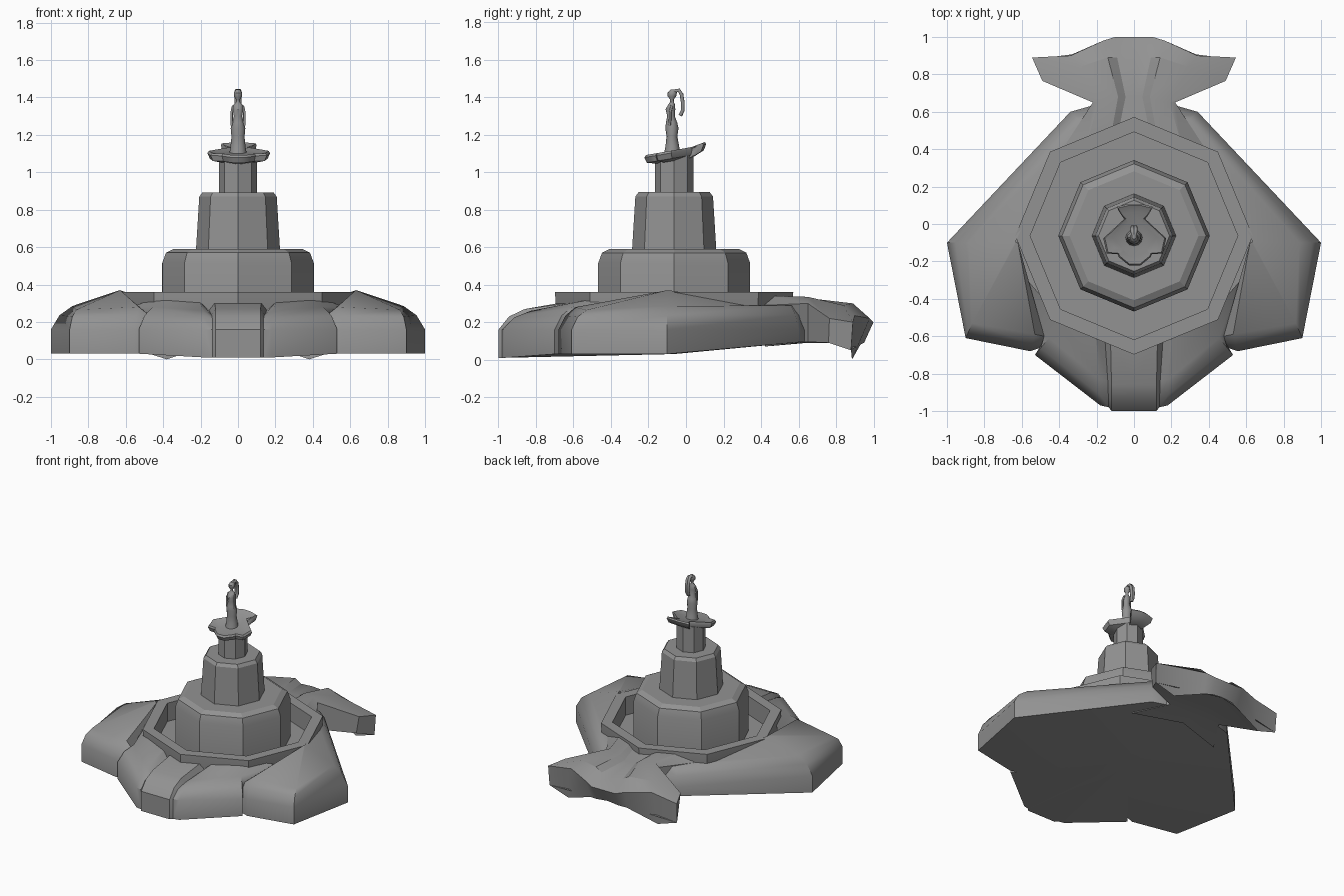
import bpy, bmesh, math

if "Cube" in bpy.data.objects:
    bpy.data.objects.remove(bpy.data.objects["Cube"])

CY = -0.063  # centre of the round tiers along y

# One dark stone colour for the whole model
stone = bpy.data.materials.new("stone")
stone.diffuse_color = (.29, .29, .29, 1)
stone.use_nodes = True
stone.node_tree.nodes["Principled BSDF"].inputs["Base Color"].default_value = stone.diffuse_color


def finish(name, bm, angle=28, mirror=False):
    bmesh.ops.recalc_face_normals(bm, faces=bm.faces)
    me = bpy.data.meshes.new(name)
    bm.to_mesh(me)
    bm.free()
    me.materials.append(stone)
    ob = bpy.data.objects.new(name, me)
    bpy.context.collection.objects.link(ob)
    if mirror:
        m = ob.modifiers.new("mirror", 'MIRROR')
        m.use_clip = True
    bpy.ops.object.select_all(action='DESELECT')
    ob.select_set(True)
    bpy.context.view_layer.objects.active = ob
    bpy.ops.object.shade_smooth_by_angle(angle=math.radians(angle))
    return ob


def loft(name, rows, angle=28, mirror=False, wrap=False, caps=False):
    """Skin equal-length rows of points."""
    bm = bmesh.new()
    grid = [[bm.verts.new(p) for p in r] for r in rows]
    n = len(rows[0])
    for a, b in zip(grid, grid[1:]):
        for i in range(n if wrap else n - 1):
            j = (i + 1) % n
            bm.faces.new((a[i], a[j], b[j], b[i]))
    if caps:
        bm.faces.new(grid[0])
        bm.faces.new(grid[-1])
    bmesh.ops.remove_doubles(bm, verts=bm.verts, dist=1e-4)
    return finish(name, bm, angle, mirror)


def lathe(name, profile, sides=8, angle=20):
    """Profile of (radius x, radius y, y offset, z)."""
    rows = []
    for rx, ry, oy, z in profile:
        rows.append([(rx * math.cos(2 * math.pi * k / sides),
                      CY + oy + ry * math.sin(2 * math.pi * k / sides), z)
                     for k in range(sides)])
    return loft(name, rows, angle, wrap=True, caps=True)


def tube(name, pts, radius):
    cu = bpy.data.curves.new(name, 'CURVE')
    cu.dimensions = '3D'
    cu.bevel_depth = radius
    cu.bevel_resolution = 1
    cu.use_fill_caps = True
    cu.materials.append(stone)
    sp = cu.splines.new('POLY')
    sp.points.add(len(pts) - 1)
    for p, q in zip(sp.points, pts):
        p.co = (*q, 1)
    ob = bpy.data.objects.new(name, cu)
    bpy.context.collection.objects.link(ob)


def outside_basin(x, y, radius=.595):
    """Push a point out until it sits within the basin's rim."""
    dy = y - CY
    a = math.atan2(dy, x)
    rim = radius * math.cos(math.pi / 8) / math.cos(a % (math.pi / 4) - math.pi / 8)
    k = max(1, rim / math.hypot(x, dy))
    return x * k, CY + dy * k


# Scalloped shell base: outer xy, shoulder xyz, inner xyz, front to back
stations = [
    (0, -1.0, 0, -.86, .27, 0, -.6, .305),
    (.12, -1.0, .12, -.86, .27, .12, -.58, .305),
    (.135, -.98, .14, -.84, .235, .15, -.57, .265),
    (.18, -.97, .185, -.83, .26, .2, -.56, .31),
    (.53, -.70, .455, -.61, .28, .43, -.46, .33),
    (.495, -.66, .48, -.60, .24, .57, -.3, .28),
    (.555, -.68, .53, -.59, .28, .62, -.1, .36),
    (.90, -.61, .865, -.53, .265, .63, -.1, .37),
    (1.0, -.1, .885, -.1, .285, .632, -.09, .37),
    (.34, .60, .30, .56, .29, .4, .39, .29),
    (.20, .64, .18, .58, .29, .2, .44, .29),
    (0, .66, 0, .6, .28, 0, .5, .29),
]
rows = []
for ox, oy, sx, sy, sz, ix, iy, iz in stations:
    low = .01 if oy < -.9 else .03 + .09 * max(0, oy + .1)
    ix, iy = outside_basin(ix, iy)
    mid = (ox * .6 + sx * .4, oy * .6 + sy * .4, .17 * .6 + sz * .4 + .02)
    rows.append([(0, CY, .03), (ox, oy, low), (ox, oy, .16), mid, (sx, sy, sz), (ix, iy, iz)])
loft("shell_base", rows, 38, mirror=True)

# Flared hinge at the back of the shell: columns from the middle outwards
hinge = [
    [(0, .53, .32), (0, .68, .295), (0, .9, .27), (0, 1, .2), (0, .95, .1)],
    [(.08, .51, .32), (.045, .68, .295), (.09, .89, .27), (.1, 1, .2), (.09, .95, .09)],
    [(.12, .49, .34), (.085, .68, .325), (.14, .89, .3), (.165, .98, .22), (.15, .93, .08)],
    [(.25, .44, .34), (.19, .65, .335), (.29, .84, .29), (.34, .9, .235), (.38, .885, 0)],
    [(.37, .42, .29), (.22, .65, .3), (.49, .765, .22), (.545, .89, .2), (.54, .88, .05)],
    [(.37, .42, .07), (.22, .65, .095), (.47, .76, .09), (.54, .88, .05), (.54, .88, .05)],
    [(0, .53, .08), (0, .65, .09), (0, .8, .09), (0, .95, .1), (0, .95, .1)],
]
loft("shell_hinge", hinge, 28, mirror=True)


# Octagonal basin and stacked tiers
def octagon(name, prof):
    lathe(name, [(r, r, 0, z) for r, z in prof])


octagon("basin", [(.6, .1), (.63, .2), (.635, .36), (.555, .36), (.555, .22), (.3, .22)])
octagon("lower_tier", [(.405, .2), (.405, .515), (.385, .57), (.345, .59)])
octagon("middle_tier", [(.225, .58), (.207, .87), (.19, .893)])
octagon("column", [(.102, .88), (.102, 1.09)])

# Small tilted shell on the column, echoing the base outline
half = [(.03, -.165), (.085, -.12), (.09, -.105), (.15, -.1), (.168, -.02),
        (.05, .09), (.085, .125), (.095, .15), (.03, .165)]
outline = half + [(-x, y) for x, y in reversed(half)]


def ring(scale, drop):
    return [(x * scale + .004, CY + .006 + y * scale,
             1.118 + .17 * y * scale + .2 * max(0, y * scale - .08) - drop) for x, y in outline]


loft("small_shell", [ring(.6, .056), ring(.92, .042), ring(1, .012), ring(.95, 0), ring(.72, .008)],
     40, wrap=True, caps=True)

# Standing figure: gown, torso and head
lathe("figure", [(.046, .044, -.01, 1.1), (.04, .036, -.01, 1.14), (.035, .029, -.012, 1.19),
                 (.039, .035, -.012, 1.235), (.032, .03, -.014, 1.265), (.022, .02, -.017, 1.3),
                 (.028, .026, -.02, 1.335), (.026, .018, -.014, 1.36), (.01, .01, -.012, 1.375),
                 (.01, .01, -.012, 1.388), (.021, .023, -.012, 1.405), (.022, .025, -.01, 1.425),
                 (.011, .014, -.004, 1.442)], 12, 40)
for side, s in (("left", -1), ("right", 1)):
    tube(side + "_arm", [(s * .026, -.075, 1.355), (s * .034, -.085, 1.32),
                         (s * .034, -.085, 1.28), (s * .033, -.088, 1.25)], .007)
    # Long hair falling behind
    tube(side + "_hair", [(s * .005, -.06, 1.432), (s * .007, -.038, 1.437), (s * .009, -.024, 1.415),
                          (s * .008, -.017, 1.37), (s * .007, -.017, 1.33), (s * .003, -.03, 1.302)], .011)
